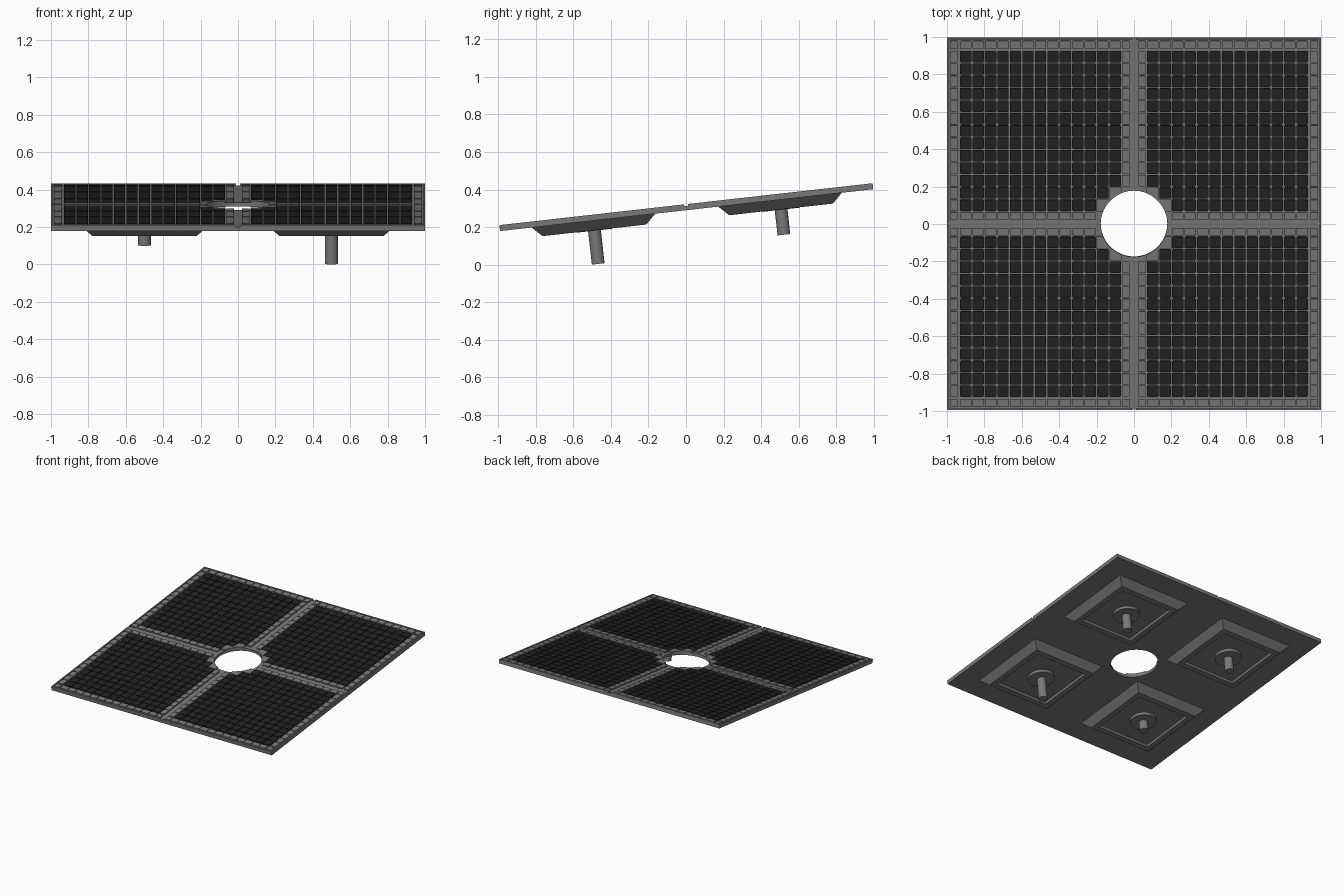
import bpy, bmesh, math
from mathutils import Matrix, Vector

if "Cube" in bpy.data.objects:
    bpy.data.objects.remove(bpy.data.objects["Cube"], do_unlink=True)


def material(name, value):
    m = bpy.data.materials.new(name)
    m.use_nodes = True
    colour = (value, value, value, 1)
    m.diffuse_color = colour
    m.node_tree.nodes["Principled BSDF"].inputs["Base Color"].default_value = colour
    return m


GREY = material("frame grey", 0.19)
DARK = material("cell black", 0.016)

# The whole deck is modelled flat, then tilted
TILT = Matrix.Translation((0, 0, 0.322)) @ Matrix.Rotation(math.radians(6.4), 4, "X")
DECK_TOP, DECK_BOTTOM = -0.010, -0.032
HOLE = 0.178
CELLS = 15
PITCH = 1 / CELLS
QUADRANTS = [(sx, sy) for sx in (-1, 1) for sy in (-1, 1)]


def finish(name, bm, mat, smooth=False):
    bmesh.ops.recalc_face_normals(bm, faces=bm.faces)
    mesh = bpy.data.meshes.new(name)
    bm.to_mesh(mesh)
    bm.free()
    mesh.materials.append(mat)
    obj = bpy.data.objects.new(name, mesh)
    bpy.context.collection.objects.link(obj)
    obj.matrix_world = TILT
    if smooth:
        bpy.ops.object.select_all(action="DESELECT")
        obj.select_set(True)
        bpy.context.view_layer.objects.active = obj
        bpy.ops.object.shade_smooth_by_angle(angle=math.radians(35))
    return obj


def prism(bm, points, low, high):
    """Closed upright prism over an outline."""
    bottom = [bm.verts.new((x, y, low)) for x, y in points]
    top = [bm.verts.new((x, y, high)) for x, y in points]
    bm.faces.new(bottom[::-1])
    bm.faces.new(top)
    n = len(points)
    for i in range(n):
        j = (i + 1) % n
        bm.faces.new((bottom[i], bottom[j], top[j], top[i]))


def rect(x0, x1, y0, y1):
    return [(x0, y0), (x1, y0), (x1, y1), (x0, y1)]


def chamfered(x0, x1, y0, y1, c):
    return [(x0 + c, y0), (x1 - c, y0), (x1, y0 + c), (x1, y1 - c),
            (x1 - c, y1), (x0 + c, y1), (x0, y1 - c), (x0, y0 + c)]


def cylinder(name, x, y, radius, low, high, mat):
    bm = bmesh.new()
    bmesh.ops.create_cone(bm, cap_ends=True, segments=32, radius1=radius, radius2=radius,
                          depth=high - low,
                          matrix=Matrix.Translation((x, y, (low + high) / 2)))
    return finish(name, bm, mat, smooth=True)


# Deck slab with a round hole
def circle_point(a):
    return (HOLE * math.cos(a), HOLE * math.sin(a))


def square_point(a):
    c, s = math.cos(a), math.sin(a)
    k = max(abs(c), abs(s))
    return (c / k, s / k)


bm = bmesh.new()
STEPS = 64
loops = []
for fn, z in ((square_point, DECK_TOP), (circle_point, DECK_TOP),
              (circle_point, DECK_BOTTOM), (square_point, DECK_BOTTOM)):
    loops.append([bm.verts.new((*fn(2 * math.pi * i / STEPS), z)) for i in range(STEPS)])
for k in range(4):
    a, b = loops[k], loops[(k + 1) % 4]
    for i in range(STEPS):
        j = (i + 1) % STEPS
        bm.faces.new((a[i], a[j], b[j], b[i]))
finish("deck", bm, GREY)

# Raised outer rim, split at the middle channels
bm = bmesh.new()
for s in (-1, 1):
    for t in (-1, 1):
        along = sorted((t * 0.01, t * 1.0))
        across = sorted((s * 0.99, s * 1.0))
        prism(bm, rect(*across, *along), DECK_TOP - 0.005, 0)
        inner = sorted((t * 0.01, t * 0.99))
        prism(bm, rect(*inner, *across), DECK_TOP - 0.005, 0)
finish("outer_rim", bm, GREY)


# Tiles: black cells inside, grey border tiles around each quadrant
def span(i):
    if i == 0:
        return 0.022, PITCH - 0.004
    if i == CELLS - 1:
        return 1 - PITCH + 0.008, 0.985
    return i * PITCH + 0.003, (i + 1) * PITCH - 0.003


cells, border = bmesh.new(), bmesh.new()
for sx, sy in QUADRANTS:
    for i in range(CELLS):
        for j in range(CELLS):
            if i < 3 and j < 3 and (i, j) != (2, 2):
                continue
            edge = i in (0, CELLS - 1) or j in (0, CELLS - 1)
            x0, x1 = sorted(sx * v for v in span(i))
            y0, y1 = sorted(sy * v for v in span(j))
            prism(border if edge else cells, chamfered(x0, x1, y0, y1, 0.005),
                  DECK_TOP - 0.002, 0)
finish("solar_cells", cells, DARK)
finish("border_tiles", border, GREY)

# Stepped collar around the hole, one piece per quadrant
bm = bmesh.new()
P1, P2, P3 = PITCH, 2 * PITCH, 3 * PITCH
start = math.asin(P1 / HOLE)
end = math.pi / 2 - start
arc = [circle_point(end + (start - end) * k / 10) for k in range(11)]
outline = [(P3, P1), (P3, P2), (P2, P2), (P2, P3), (P1, P3)] + arc
for sx, sy in QUADRANTS:
    prism(bm, [(sx * x, sy * y) for x, y in outline], DECK_TOP - 0.002, 0)
finish("hole_collar", bm, GREY)

# Underside housings with a recess, flange and post
POST_END = {(1, -1): 0.264, (-1, -1): 0.164, (1, 1): 0.220, (-1, 1): 0.200}
HOUSING = ((0.333, DECK_BOTTOM + 0.002), (0.278, -0.084), (0.235, -0.084), (0.235, -0.062))
for sx, sy in QUADRANTS:
    side = ("back_" if sy > 0 else "front_") + ("left_" if sx > 0 else "right_")
    cx, cy = sx * 0.5, sy * 0.5
    bm = bmesh.new()
    rings = [[bm.verts.new((cx + dx * h, cy + dy * h, z))
              for dx, dy in ((-1, -1), (1, -1), (1, 1), (-1, 1))] for h, z in HOUSING]
    for a, b in zip(rings, rings[1:]):
        for i in range(4):
            j = (i + 1) % 4
            bm.faces.new((a[i], a[j], b[j], b[i]))
    bm.faces.new(rings[0])
    bm.faces.new(rings[-1])
    finish(side + "housing", bm, GREY)
    cylinder(side + "flange", cx, cy, 0.1, -0.086, -0.055, GREY)
    cylinder(side + "post", cx, cy, 0.034, -POST_END[(sx, sy)], -0.06, GREY)
